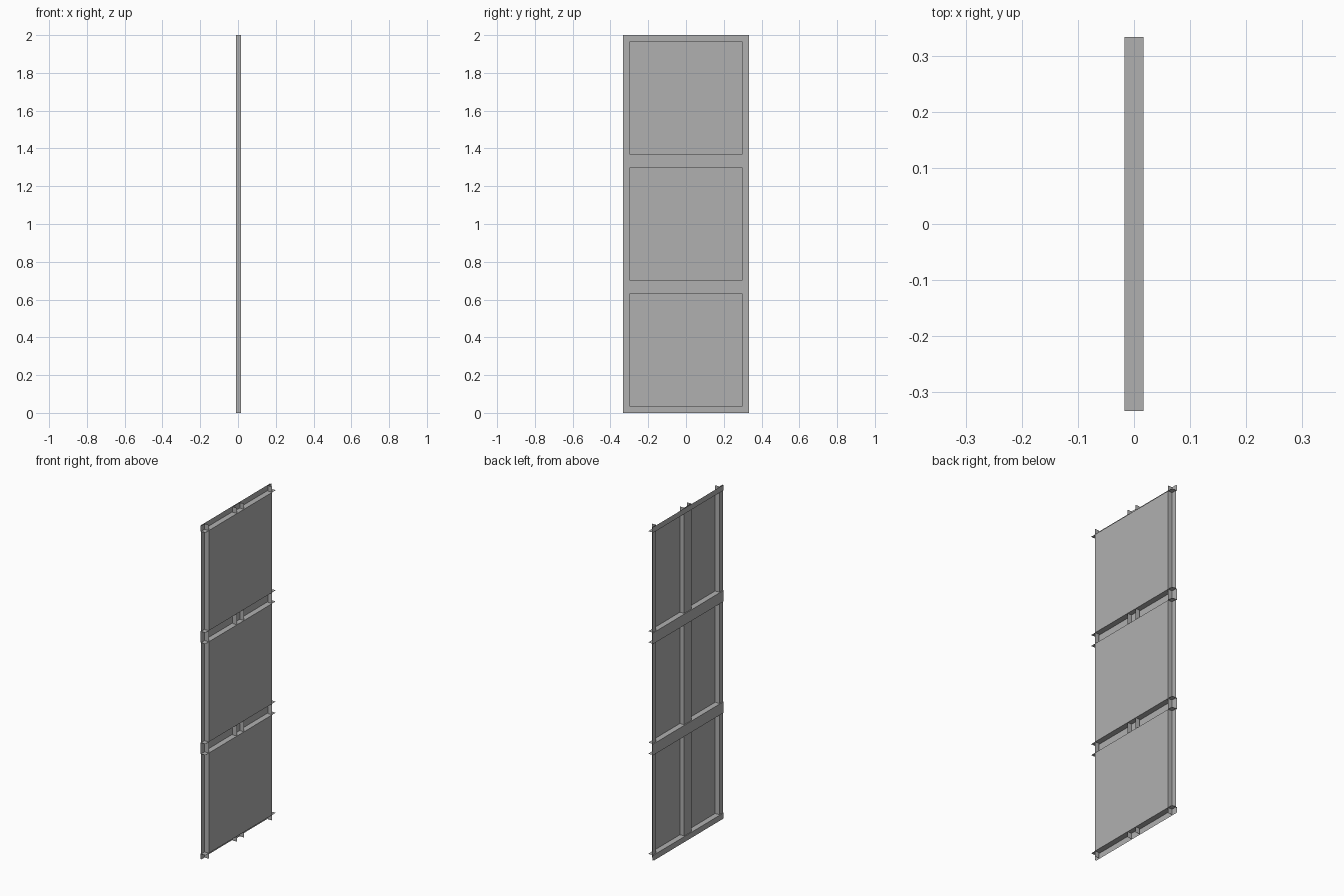
import bpy
import bmesh

if "Cube" in bpy.data.objects:
    bpy.data.objects.remove(bpy.data.objects["Cube"])

D = 1 / 60          # half depth of the panel
BACK = -D + 0.005   # stiles sit slightly in front of the rails' back
M = 1 / 30          # rib margin
W, H = 1 / 3, 2.0   # half width, height
MOD = 2 / 3         # height of one module

steel = bpy.data.materials.new("dark_grey")
steel.diffuse_color = (0.436, 0.436, 0.436, 1)
steel.use_nodes = True
steel.node_tree.nodes["Principled BSDF"].inputs["Base Color"].default_value = steel.diffuse_color


def sheets(name, rects):
    """Object from thin axis-aligned sheets, each given as (min, max) corners."""
    bm = bmesh.new()
    for lo, hi in rects:
        flat = min(range(3), key=lambda i: hi[i] - lo[i])
        u, v = [i for i in range(3) if i != flat]
        verts = []
        for a, b in ((lo, lo), (hi, lo), (hi, hi), (lo, hi)):
            p = list(lo)
            p[u], p[v] = a[u], b[v]
            verts.append(bm.verts.new(p))
        bm.faces.new(verts)
    bmesh.ops.remove_doubles(bm, verts=bm.verts, dist=1e-5)
    mesh = bpy.data.meshes.new(name)
    bm.to_mesh(mesh)
    bm.free()
    mesh.materials.append(steel)
    ob = bpy.data.objects.new(name, mesh)
    bpy.context.collection.objects.link(ob)
    return ob


# three square skins on the +x side
bays = [(i * MOD + M, (i + 1) * MOD - M) for i in range(3)]
for i, (z0, z1) in enumerate(bays):
    sheets(f"skin_panel_{i + 1}", [((D, -W + M, z0), (D, W - M, z1))])

# horizontal channels: back web between neighbouring bays
edges = [0] + [z for bay in bays for z in bay] + [H]
bands = list(zip(edges[0::2], edges[1::2]))
sheets("cross_rail_web", [((-D, -W, a), (-D, W, b)) for a, b in bands])
sheets("cross_rail_flange", [((-D, -W, z), (D, W, z)) for z in edges[1:-1]])

# vertical channels: two edge stiles and a middle one, running full height
stiles = [(-W, -W + M), (-M, M), (W - M, W)]
sheets("stile_web", [((BACK, a, 0), (BACK, b, H)) for a, b in stiles])
sheets("stile_flange", [((BACK, y, 0), (D, y, H))
                        for y in (-W + M, -M, M, W - M)])
